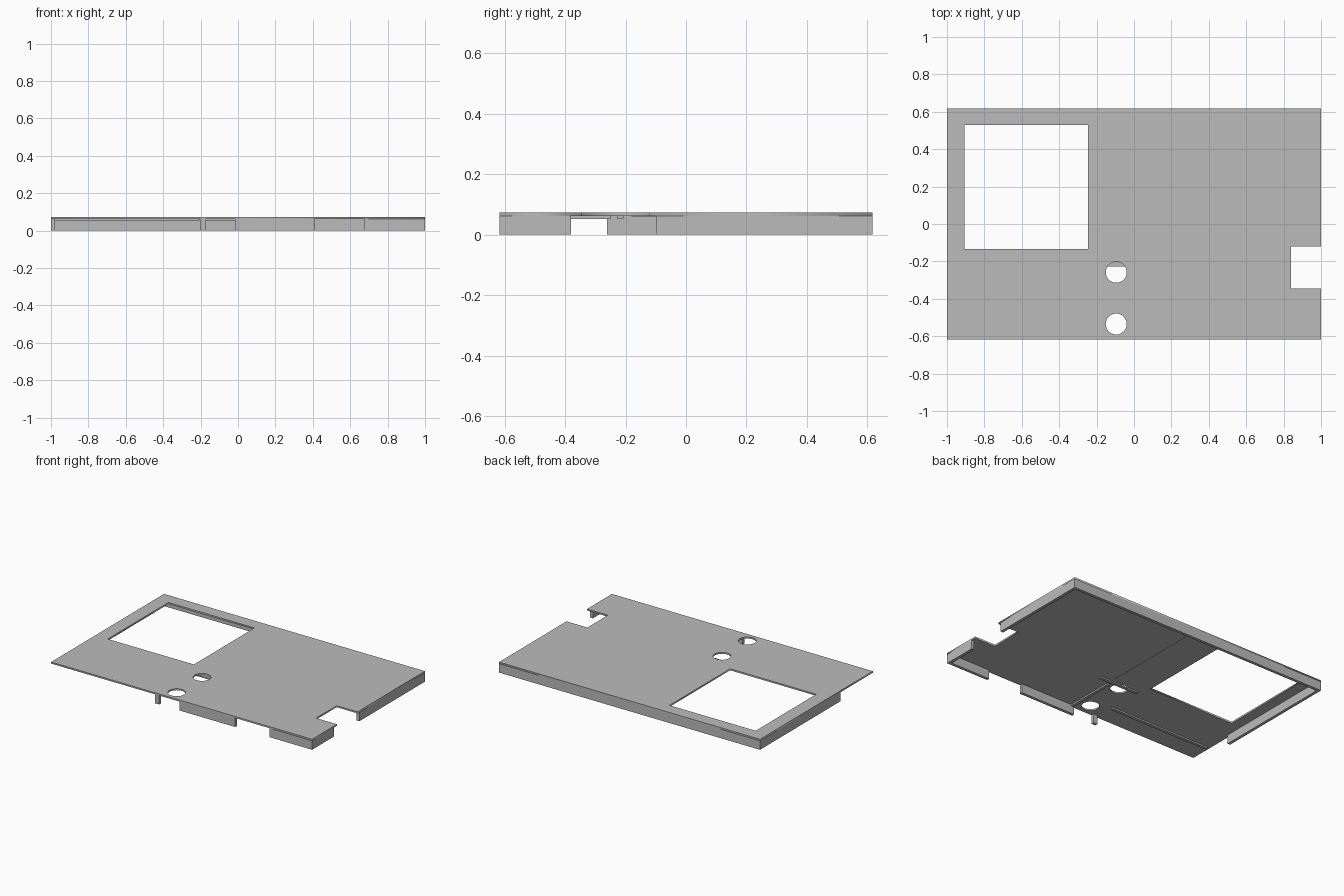
import bpy, math

cube = bpy.data.objects.get("Cube")
if cube:
    bpy.data.objects.remove(cube, do_unlink=True)

# Single grey material
grey = bpy.data.materials.new("plain_grey")
grey.use_nodes = True
grey.diffuse_color = (0.5, 0.5, 0.5, 1)
grey.node_tree.nodes["Principled BSDF"].inputs["Base Color"].default_value = (0.5, 0.5, 0.5, 1)

TOP, UNDER = 0.073, 0.062
FRONT, BACK = -0.617, 0.618
WALL = 0.02


def box(name, x0, x1, y0, y1, z0=0.0, z1=UNDER):
    """Axis-aligned block given by its limits."""
    bpy.ops.mesh.primitive_cube_add(size=1)
    ob = bpy.context.object
    ob.name = name
    for v in ob.data.vertices:
        v.co.x = x0 if v.co.x < 0 else x1
        v.co.y = y0 if v.co.y < 0 else y1
        v.co.z = z0 if v.co.z < 0 else z1
    ob.data.materials.append(grey)
    return ob


def rectangle(x0, x1, y0, y1):
    return [(x0, y0), (x1, y0), (x1, y1), (x0, y1)]


def circle(cx, cy, r, n=40):
    return [(cx + r * math.cos(2 * math.pi * i / n),
             cy + r * math.sin(2 * math.pi * i / n)) for i in range(n)]


def plate(name, loops, z0, z1):
    """Flat panel: first loop is the outline, the others are openings."""
    curve = bpy.data.curves.new(name, 'CURVE')
    curve.dimensions = '2D'
    curve.fill_mode = 'BOTH'
    curve.extrude = (z1 - z0) / 2
    for loop in loops:
        spline = curve.splines.new('POLY')
        spline.points.add(len(loop) - 1)
        for point, (x, y) in zip(spline.points, loop):
            point.co = (x, y, 0, 1)
        spline.use_cyclic_u = True
    ob = bpy.data.objects.new(name, curve)
    ob.location.z = (z0 + z1) / 2
    bpy.context.collection.objects.link(ob)
    bpy.ops.object.select_all(action='DESELECT')
    ob.select_set(True)
    bpy.context.view_layer.objects.active = ob
    bpy.ops.object.convert(target='MESH')
    ob = bpy.context.object
    ob.name = name
    ob.data.materials.clear()
    ob.data.materials.append(grey)
    return ob


# Cover panel with side notch, square window and two round holes
outline = [(-1, FRONT), (1, FRONT), (1, -0.345), (0.84, -0.345),
           (0.84, -0.12), (1, -0.12), (1, BACK), (-1, BACK)]
plate("cover_panel",
      [outline, rectangle(-0.905, -0.245, -0.133, 0.53),
       circle(-0.095, -0.258, 0.056), circle(-0.095, -0.535, 0.056)],
      UNDER, TOP)

# Walls round the edge, with gaps for openings
box("back_wall", -1, 1, BACK - WALL, BACK)
box("right_wall", -1, -1 + WALL, -0.262, BACK - WALL)
box("left_wall_rear", 1 - WALL, 1, -0.10, BACK - WALL)
box("left_wall_front", 1 - WALL, 1, FRONT + WALL, -0.38)
for name, x0, x1 in (("front_post", -0.203, -0.172),
                     ("front_wall_middle", -0.015, 0.41),
                     ("front_wall_left", 0.675, 1)):
    box(name, x0, x1, FRONT, FRONT + WALL)

# Ribs under the panel
box("long_cross_rib", -0.98, -0.21, -0.475, -0.455, 0.052)
box("short_cross_rib", -0.205, 0.095, -0.228, -0.207, 0.053)
box("lengthwise_rib", -0.01, 0.01, FRONT + WALL, -0.25, 0.052)
box("shallow_rib", -0.006, 0.006, -0.18, BACK - WALL, 0.060)
